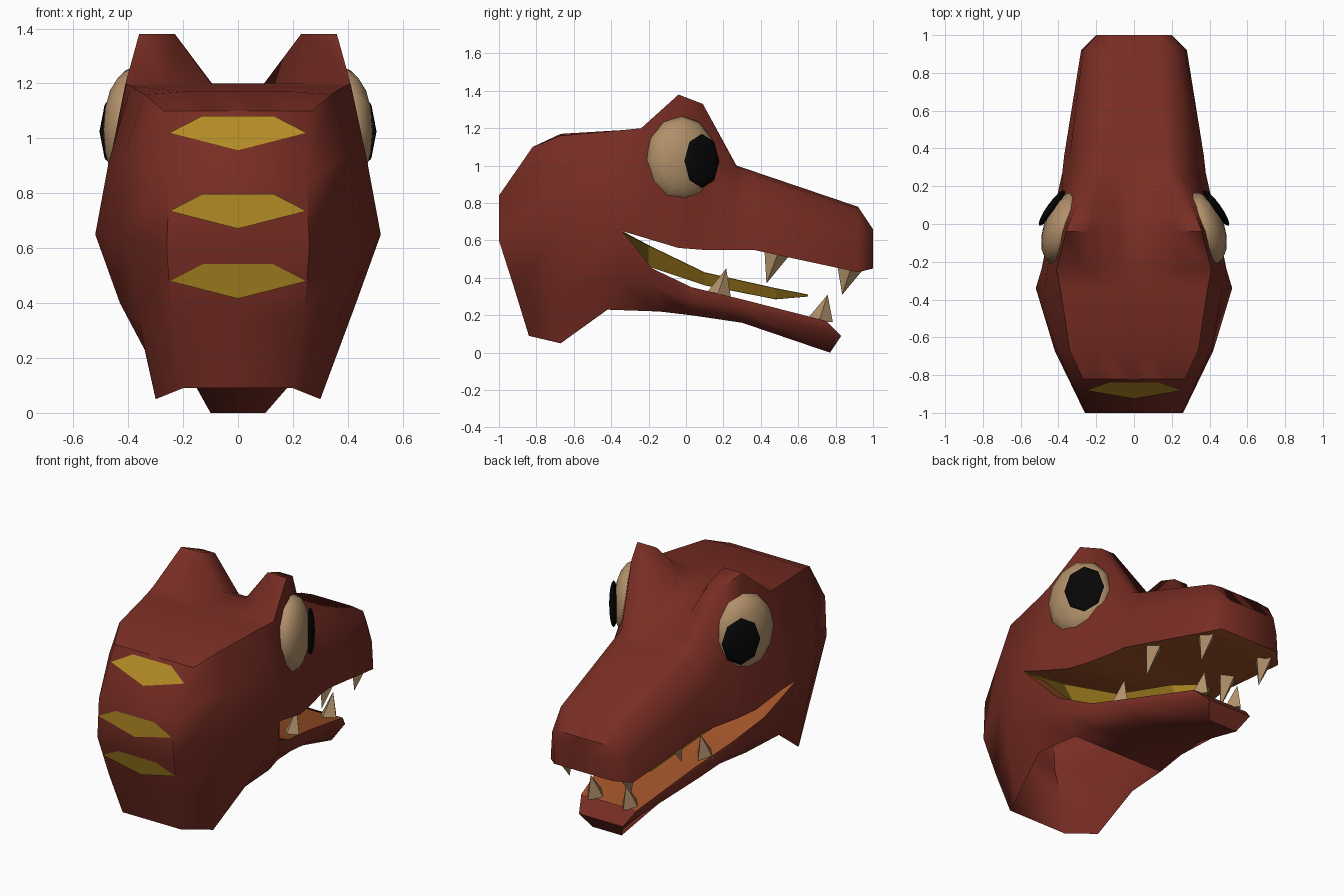
import bpy, bmesh, math
from mathutils import Vector, Matrix

cube = bpy.data.objects.get("Cube")
if cube:
    bpy.data.objects.remove(cube, do_unlink=True)


def material(name, r, g, b):
    mat = bpy.data.materials.new(name)
    mat.use_nodes = True
    mat.diffuse_color = (r, g, b, 1)
    shader = mat.node_tree.nodes["Principled BSDF"]
    shader.inputs["Base Color"].default_value = (r, g, b, 1)
    shader.inputs["Roughness"].default_value = 0.9
    return mat


RED = material("brick_red", .185, .026, .017)
YELLOW = material("mustard_yellow", .45, .26, .018)
ORANGE = material("mouth_orange", .35, .085, .022)
TAN = material("bone_tan", .44, .28, .145)
BLACK = material("pupil_black", .002, .002, .002)


def finish(name, bm, mats, smooth=None):
    mesh = bpy.data.meshes.new(name)
    bm.to_mesh(mesh)
    bm.free()
    obj = bpy.data.objects.new(name, mesh)
    bpy.context.collection.objects.link(obj)
    for mat in mats:
        mesh.materials.append(mat)
    if smooth:
        bpy.ops.object.select_all(action="DESELECT")
        obj.select_set(True)
        bpy.context.view_layer.objects.active = obj
        bpy.ops.object.shade_smooth_by_angle(angle=math.radians(smooth))
    return obj


def add_face(bm, points):
    # Skip repeated corners so that grids may pinch to a point
    unique = []
    for p in points:
        if all((Vector(p) - Vector(q)).length > 1e-4 for q in unique):
            unique.append(p)
    if len(unique) > 2:
        bm.faces.new([bm.verts.new(p) for p in unique])


def grids_to_bmesh(grids):
    # Each grid is a list of point columns on the +x half, mirrored to -x
    bm = bmesh.new()
    for grid in grids:
        for a, b in zip(grid, grid[1:]):
            for i in range(min(len(a), len(b)) - 1):
                quad = [a[i], b[i], b[i + 1], a[i + 1]]
                add_face(bm, quad)
                add_face(bm, [(-x, y, z) for x, y, z in reversed(quad)])
    bmesh.ops.remove_doubles(bm, verts=bm.verts, dist=1e-4)
    bmesh.ops.recalc_face_normals(bm, faces=bm.faces)
    return bm


def to_middle(points, lift=0):
    return [(0, y, z + lift) for x, y, z in points]


def section(y, *pairs):
    ring = [(x, y, z) for x, z in pairs]
    return [(0, y, pairs[0][1])] + ring


# Head sections from snout to nape: crown, brow, side, lip, then cheek and rim
snout = [
    section(1, (.07, .66), (.12, .66), (.18, .66), (.2, .57), (.2, .45)),
    section(.92, (.07, .78), (.13, .78), (.21, .77), (.27, .6), (.28, .43)),
    section(.36, (.08, .97), (.17, .97), (.25, .95), (.34, .75), (.37, .55)),
    section(.27, (.08, 1), (.17, 1), (.25, .99), (.34, .8), (.38, .55)),
    section(.09, (.1, 1.12), (.22, 1.33), (.31, 1.33), (.38, .95), (.42, .55)),
    section(-.04, (.08, 1.18), (.23, 1.38), (.36, 1.38), (.41, 1.05), (.45, .56)),
    section(-.24, (.1, 1.2), (.25, 1.2), (.41, 1.2), (.46, .95), (.49, .62)),
]
cheek = section(-.34, (.1, 1.19), (.25, 1.19), (.39, 1.19), (.47, .92),
                (.52, .65), (.43, .4)) + [(.34, -.42, .23)]
neck = section(-.67, (.1, 1.17), (.2, 1.17), (.34, 1.16), (.41, .95),
               (.42, .65), (.36, .33), (.3, .05))
nape = [(0, -.82, 1.1), (.1, -.82, 1.1), (.18, -.82, 1.1), (.27, -.82, 1.1),
        (.25, -1, .84), (.26, -1, .6), (.24, -.92, .35), (.2, -.84, .09)]

# Lower jaw sections: rim, side edge, underside edge
jaw = [
    cheek[5:],
    [(.41, -.18, .45), (.4, -.18, .36), (.31, -.14, .22)],
    [(.33, .03, .35), (.34, .03, .28), (.25, .03, .2)],
    [(.27, .3, .285), (.3, .3, .23), (.18, .3, .16)],
    [(.19, .75, .17), (.15, .83, .09), (.1, .77, 0)],
]
under = [column[2] for column in jaw[1:]]
rim = [column[0] for column in jaw]

head = grids_to_bmesh([
    snout + [cheek[:6]],
    [cheek, neck, nape],
    [nape, to_middle(nape)],
    [to_middle(snout[0]), snout[0]],
    jaw,
    [jaw[-1], to_middle(jaw[-1])],
    [under, to_middle(under)],
])
finish("head_and_jaw", head, [RED], 60)

# Palate and mouth floor
lips = [ring[5] for ring in snout] + [cheek[5]]
finish("palate", grids_to_bmesh([[lips, to_middle(lips, .03)]]), [ORANGE], 35)
finish("mouth_floor", grids_to_bmesh([[rim, to_middle(rim, -.01)]]), [ORANGE], 35)

# Tongue: a steep-sided trough, orange above and yellow below
edge = [(.51, -.34, .65), (.34, -.2, .575), (.2, .1, .43), (.13, .48, .345), (.02, .65, .312)]
base = [(x * .75, y, z) for (x, y, z0), z in zip(edge, (.64, .465, .365, .29, .305))]
trough = grids_to_bmesh([[edge, base, to_middle(base)]])
trough.normal_update()
for face in trough.faces:
    if face.normal.z < 0:
        face.normal_flip()
tongue = finish("tongue", trough, [ORANGE, YELLOW])
shell = tongue.modifiers.new("underside", "SOLIDIFY")
shell.thickness = .005
shell.offset = -1
shell.material_offset = 1
shell.material_offset_rim = 1

# Stripes lying on the nape
backline = [(nape[i][2], nape[i][1]) for i in (7, 6, 5, 4, 3)]


def back_y(z):
    for (z0, y0), (z1, y1) in zip(backline, backline[1:]):
        if z <= z1:
            return y0 + (y1 - y0) * (z - z0) / (z1 - z0)
    return y1


for label, z in (("upper", 1.02), ("middle", .735), ("lower", .48)):
    outline = [(-.25, 0), (0, -.064), (.25, 0), (.13, .062), (-.13, .062)]
    bm = bmesh.new()
    add_face(bm, [(x, back_y(z + dz) - .006, z + dz) for x, dz in outline])
    finish(label + "_stripe", bm, [YELLOW])


def tooth(name, x, y, z, tip_y, tip_z):
    # Four-sided spike leaning toward its tip
    bm = bmesh.new()
    ring = [(x + .055, y, z), (x, y + .075, z), (x - .055, y, z), (x, y - .075, z)]
    for a, b in zip(ring, ring[1:] + ring[:1]):
        add_face(bm, [a, b, (x, tip_y, tip_z)])
    add_face(bm, ring[::-1])
    bmesh.ops.remove_doubles(bm, verts=bm.verts, dist=1e-4)
    bmesh.ops.recalc_face_normals(bm, faces=bm.faces)
    finish(name, bm, [TAN])


def ball(name, side, segments, radii, place, yaw, mat):
    # Ellipsoid flattened along its outward axis and turned toward the snout
    bm = bmesh.new()
    bmesh.ops.create_uvsphere(bm, u_segments=segments, v_segments=8, radius=1)
    bm.transform(Matrix.Rotation(math.pi / 2, 4, "Y"))
    bm.transform(Matrix.Diagonal((*radii, 1)))
    bm.transform(Matrix.Rotation(side * yaw, 4, "Z"))
    bm.transform(Matrix.Translation((side * place[0], place[1], place[2])))
    finish(name, bm, [mat], 50)


for side, label in ((1, "left_"), (-1, "right_")):
    # Teeth
    tooth(label + "upper_back_tooth", side * .27, .495, .54, .43, .37)
    tooth(label + "upper_front_tooth", side * .21, .885, .46, .835, .31)
    tooth(label + "lower_back_tooth", side * .25, .165, .295, .215, .45)
    tooth(label + "lower_front_tooth", side * .12, .71, .165, .757, .31)

    # Eyeball and pupil
    ball(label + "eye", side, 12, (.11, .2, .235), (.37, -.025, 1.03), .33, TAN)
    ball(label + "pupil", side, 8, (.025, .115, .145), (.435, .085, 1.025), .62, BLACK)
